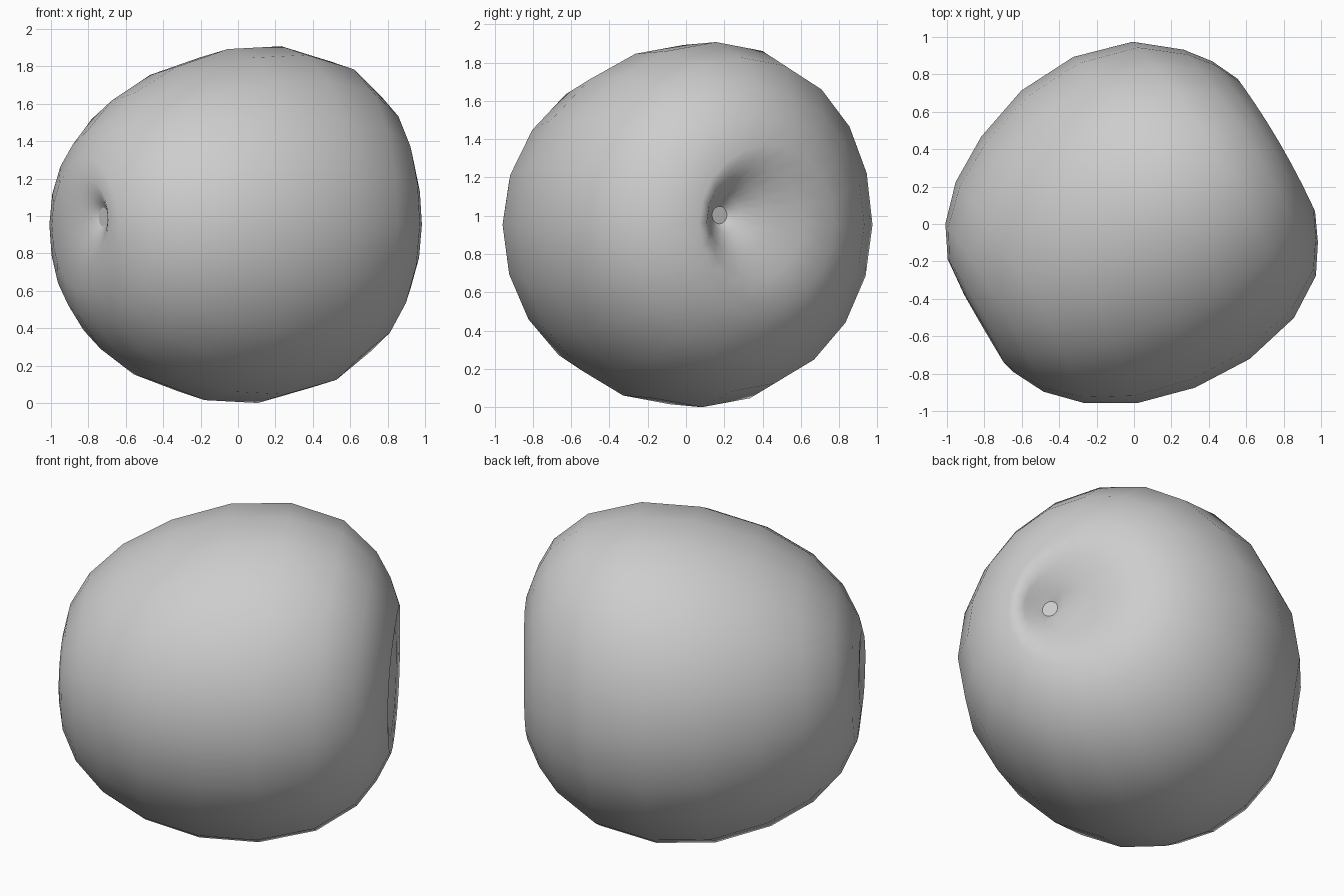
import bpy
import bmesh
from math import sin, cos, pi, radians
from mathutils import Vector

cube = bpy.data.objects.get("Cube")
if cube:
    bpy.data.objects.remove(cube)

SIDES = 20
TURN = radians(30.3)      # heading of the fruit's core
axis = Vector((cos(TURN), sin(TURN), 0))
side = Vector((-sin(TURN), cos(TURN), 0))


def material(name, value):
    mat = bpy.data.materials.new(name)
    mat.use_nodes = True
    colour = (value, value, value, 1)
    mat.diffuse_color = colour
    mat.node_tree.nodes["Principled BSDF"].inputs["Base Color"].default_value = colour
    return mat


# Rings along the core: position, radius, sideways shift, lift
rings = [
    (-.93, .05, -.165, .04), (-.945, .075, -.165, .04), (-.965, .12, -.15, .03),
    (-.975, .21, -.08, .02), (-.955, .35, -.01, 0), (-.87, .52, -.01, 0),
    (-.71, .685, -.01, 0), (-.47, .825, -.01, 0), (-.16, .92, 0, 0),
    (.17, .935, 0, 0), (.485, .855, -.01, 0), (.70, .70, -.03, 0),
    (.80, .56, -.02, 0), (.87, .41, -.02, 0), (.865, .29, -.09, .01),
    (.83, .18, -.17, .03), (.78, .09, -.22, .05), (.74, .045, -.23, .05),
]


def ring_point(ring, k):
    u, r, shift, lift = ring
    a = 2 * pi * k / SIDES
    z = 1.02 * r * sin(a) + lift
    # the crown leans towards the stem end, the belly slightly away
    lean = (.12 if z > 0 else -.04) * z * z
    p = axis * (u + lean) + side * (r * cos(a) + shift + .02 * z * z)
    return p + Vector((0, 0, z + .96))


# Fruit body with a dimple at each end
bm = bmesh.new()
loops = [[bm.verts.new(ring_point(r, k)) for k in range(SIDES)] for r in rings]
for low, high in zip(loops, loops[1:]):
    for k in range(SIDES):
        j = (k + 1) % SIDES
        bm.faces.new((low[k], low[j], high[j], high[k]))
bm.faces.new(loops[0])
bm.faces.new(loops[-1])
bmesh.ops.recalc_face_normals(bm, faces=bm.faces)
for face in bm.faces:
    face.smooth = len(face.verts) == 4

# Rest the body on the ground
bottom = min(v.co.z for v in bm.verts)
bmesh.ops.translate(bm, verts=bm.verts, vec=(0, 0, -bottom))

mesh = bpy.data.meshes.new("fruit_body")
bm.to_mesh(mesh)
bm.free()
mesh.materials.append(material("mid grey", .61))
body = bpy.data.objects.new("fruit_body", mesh)
bpy.context.collection.objects.link(body)
